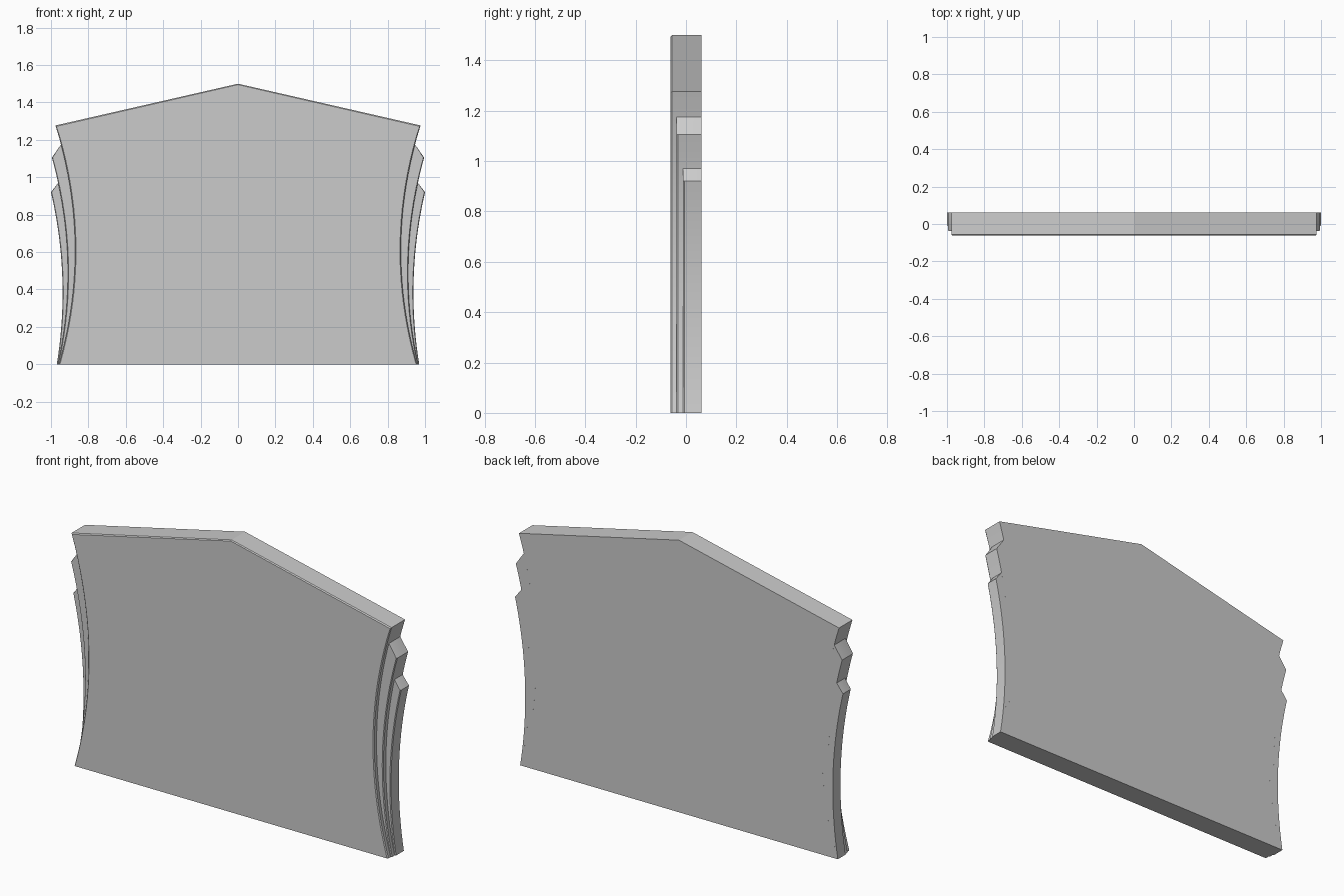
import bpy, bmesh, math

if "Cube" in bpy.data.objects:
    bpy.data.objects.remove(bpy.data.objects["Cube"])

N = 20          # segments along each bowed side
BACK = 0.061    # shared back plane
D = 0.005       # small chamfer on the front rims


def bow(p0, p1, p2):
    """Quadratic x(z) through three (x, z) points."""
    def f(z):
        (a, u), (b, v), (c, w) = p0, p1, p2
        return (a * (z - v) * (z - w) / ((u - v) * (u - w))
                + b * (z - u) * (z - w) / ((v - u) * (v - w))
                + c * (z - u) * (z - v) / ((w - u) * (w - v)))
    return f


def side(f, top, inset=0.0):
    return [(f(top * i / N) - inset, top * i / N) for i in range(N + 1)]


def loft(name, rings):
    """Solid through matching (y, outline) rings, capped at both ends."""
    bm = bmesh.new()
    loops = [[bm.verts.new((x, y, z)) for x, z in pts] for y, pts in rings]
    for a, b in zip(loops, loops[1:]):
        for i in range(len(a)):
            j = (i + 1) % len(a)
            bm.faces.new((a[i], a[j], b[j], b[i]))
    bm.faces.new(loops[0])
    bm.faces.new(loops[-1])
    bmesh.ops.recalc_face_normals(bm, faces=bm.faces)
    me = bpy.data.meshes.new(name)
    bm.to_mesh(me)
    bm.free()
    ob = bpy.data.objects.new(name, me)
    bpy.context.collection.objects.link(ob)
    bpy.ops.object.select_all(action='DESELECT')
    ob.select_set(True)
    bpy.context.view_layer.objects.active = ob
    bpy.ops.object.shade_smooth_by_angle(angle=math.radians(25))
    return ob


inner = bow((0.957, 0), (0.871, 0.62), (0.976, 1.277))
middle = bow((0.963, 0), (0.91, 0.53), (0.995, 1.105))
outer = bow((0.969, 0), (0.938, 0.40), (1.0, 0.92))


# Main panel with a shallow gabled top
def panel_outline(d):
    right = side(inner, 1.277, d)
    right[-1] = (right[-1][0], 1.277 - d)
    return right + [(0, 1.5 - d)] + [(-x, z) for x, z in reversed(right)]


loft("main_panel", [(-0.061, panel_outline(D)), (-0.061 + D, panel_outline(0)),
                    (BACK, panel_outline(0))])


# Stepped layers behind each side, ending in a pointed shoulder
def layer(name, f, tip, base, notch, front):
    def outline(d):
        return side(f, tip, d) + side(base, notch)[::-1]
    ob = loft(name, [(front, outline(D * 0.8)), (front + D, outline(0)), (BACK, outline(0))])
    ob.modifiers.new("mirror", 'MIRROR').use_axis[0] = True


layer("middle_side_layer", middle, 1.105, inner, 1.175, -0.037)
layer("outer_side_layer", outer, 0.92, middle, 0.97, -0.011)
